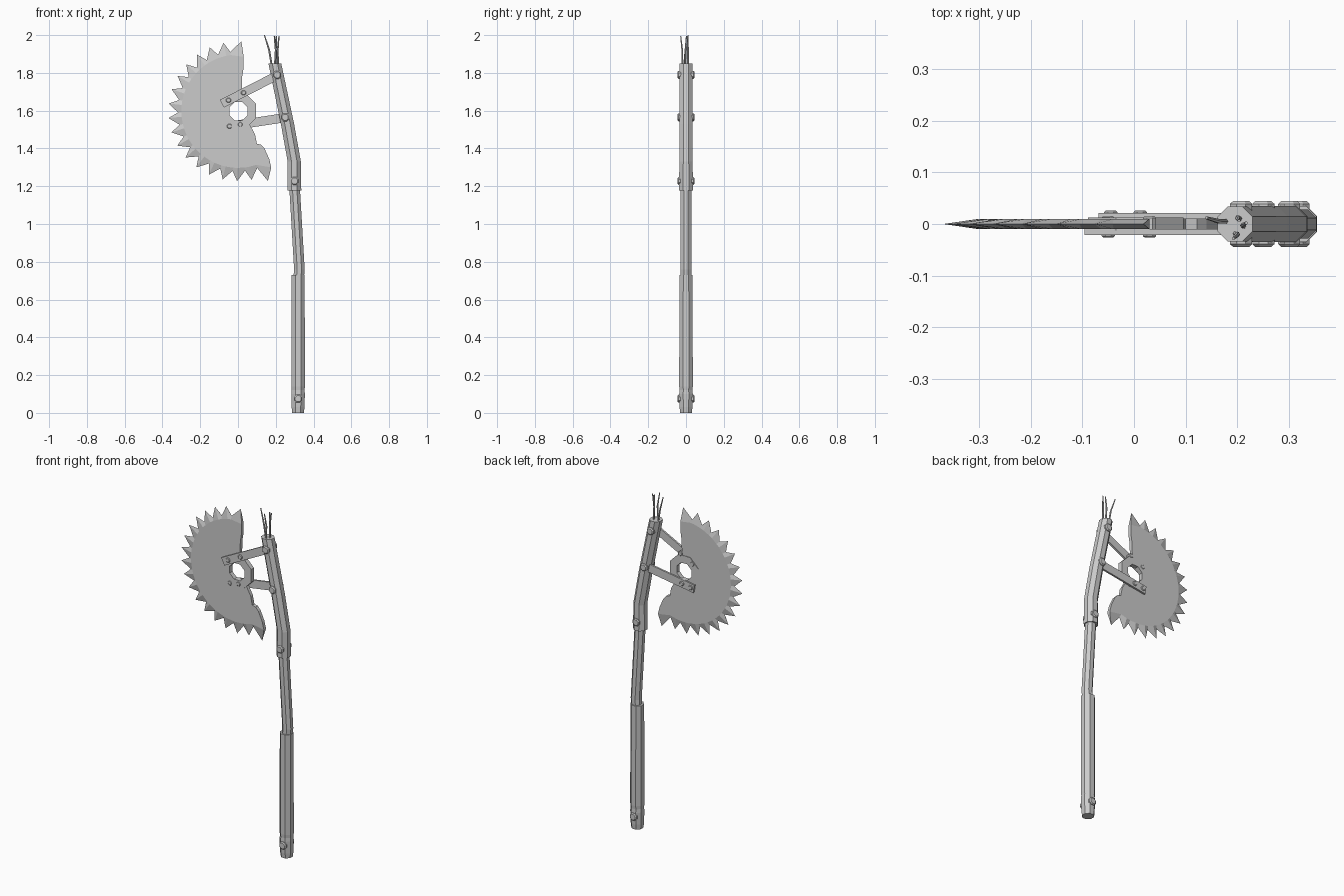
import bpy, bmesh, math
from mathutils import Vector

if "Cube" in bpy.data.objects:
    bpy.data.objects.remove(bpy.data.objects["Cube"])

CZ = 1.597  # height of the blade centre


def finish(bm, name):
    bmesh.ops.recalc_face_normals(bm, faces=bm.faces[:])
    mesh = bpy.data.meshes.new(name)
    bm.to_mesh(mesh)
    bm.free()
    ob = bpy.data.objects.new(name, mesh)
    bpy.context.collection.objects.link(ob)
    return ob


def loft(name, rings):
    """Skin a list of equal-length point rings and cap both ends."""
    bm = bmesh.new()
    vs = [[bm.verts.new(p) for p in ring] for ring in rings]
    n = len(vs[0])
    for a, b in zip(vs, vs[1:]):
        for i in range(n):
            bm.faces.new((a[i], a[(i + 1) % n], b[(i + 1) % n], b[i]))
    bm.faces.new(vs[0])
    bm.faces.new(vs[-1])
    return finish(bm, name)


def pole(name, sections):
    """Octagonal tube from (x, z, half width) sections, flats facing the axes."""
    rings = []
    for x, z, h in sections:
        r = h / math.cos(math.pi / 8)
        rings.append([(x + r * math.cos((i + .5) * math.pi / 4),
                       r * math.sin((i + .5) * math.pi / 4), z) for i in range(8)])
    return loft(name, rings)


def bolt(name, x, z, r, y0, y1, chamfer=.005):
    """Eight-sided bolt along y with chamfered ends."""
    rings = []
    for y, s in ((y0, .75), (y0 + chamfer, 1), (y1 - chamfer, 1), (y1, .75)):
        rings.append([(x + r * s * math.cos(i * math.pi / 4 + .39), y,
                       z + r * s * math.sin(i * math.pi / 4 + .39)) for i in range(8)])
    return loft(name, rings)


def bar(name, a, b, width, y0, y1):
    """Flat strap between two (x, z) points."""
    a, b = Vector(a), Vector(b)
    d = (b - a).normalized()
    n = Vector((-d.y, d.x)) * width / 2
    pts = [a + n, b + n, b - n, a - n]
    return loft(name, [[(p.x, y, p.y) for p in pts] for y in (y0, y1)])


# Handle: end cap, grip, bare shaft and bent upper sleeve
pole("end_cap", [(.318, 0, .031), (.318, .03, .034), (.318, .10, .036), (.318, .125, .034)])
pole("grip", [(.318, .105, .033), (.318, .14, .036), (.318, .73, .035)])
pole("shaft", [(.32, .70, .028), (.325, .76, .028), (.312, .98, .028), (.298, 1.22, .028)])
pole("upper_sleeve", [(.298, 1.178, .037), (.298, 1.33, .035), (.262, 1.53, .035), (.195, 1.85, .034)])

# Bolts through the handle
for i, (x, z) in enumerate([(.318, .075), (.30, 1.228), (.25, 1.565), (.207, 1.79)]):
    bolt(f"handle_bolt_{i}", x, z, .023, -.044, .044)

# Loose wires at the top
wires = [((.18, .005), (.165, .005, 1.92), (.14, .012, 2.0)),
         ((.195, -.018), (.200, -.02, 1.92), (.192, -.028, 1.995)),
         ((.205, .01), (.20, .012, 1.92), (.203, .006, 1.995)),
         ((.212, -.005), (.21, -.003, 1.92), (.217, .002, 1.995))]
for i, (base, mid, tip) in enumerate(wires):
    path = [(base[0], base[1], 1.83), mid, tip]
    rings = []
    for p, r in zip(path, (.005, .005, .003)):
        rings.append([(p[0] + r * math.cos(k * math.pi / 3),
                       p[1] + r * math.sin(k * math.pi / 3), p[2]) for k in range(6)])
    loft(f"wire_{i}", rings)

# Broken saw blade: flat plate with a bevelled, toothed rim
T = .010
rim, arc = [], []
for k in range(18):
    tip = 90 + 11.95 * k
    for ang, r in ((tip, .37), (tip + 7.5, .317)):
        if k == 17 and ang != tip:
            continue
        t = math.radians(ang)
        rim.append((r * math.cos(t), CZ + r * math.sin(t)))
        arc.append((.30 * math.cos(t), CZ + .30 * math.sin(t)))
rim[0] = (.018, CZ + .37)
arc[0] = (.03, 1.885)
rim[-1] = (.158, 1.228)
arc[-1] = (.176, 1.30)
cut = [(.165, 1.345), (.14, 1.40), (.122, 1.42), (.10, 1.425), (.09, 1.475), (.06, 1.53)]
cut += [(.003 + .07 * math.cos(math.radians(a)), CZ + .07 * math.sin(math.radians(a)))
        for a in (285, 240, 195, 150, 105, 65)]
cut += [(.02, 1.70), (.022, 1.78), (.03, 1.83)]

bm = bmesh.new()
edge = [bm.verts.new((x, 0, z)) for x, z in rim]
sides = []
for y in (-T, T):
    plate = [bm.verts.new((x, y, z)) for x, z in arc + cut]
    sides.append(plate)
    bm.faces.new(plate)
    for i in range(len(rim) - 1):
        bm.faces.new((plate[i], plate[i + 1], edge[i + 1], edge[i]))
f, b = sides
last = len(arc) - 1
for i in range(last, len(f)):
    j = (i + 1) % len(f)
    bm.faces.new((f[i], f[j], b[j], b[i]))
bm.faces.new((f[0], b[0], edge[0]))
bm.faces.new((f[last], b[last], edge[-1]))
finish(bm, "saw_blade")

# Octagonal hub ring around the blade hole
bm = bmesh.new()
loops = []
for r, y in ((.052, -.013), (.1, -.013), (.1, .013), (.052, .013)):
    loops.append([bm.verts.new((.003 + r * math.cos((i + .5) * math.pi / 4), y,
                                CZ + r * math.sin((i + .5) * math.pi / 4))) for i in range(8)])
for k in range(4):
    p, q = loops[k], loops[(k + 1) % 4]
    for i in range(8):
        j = (i + 1) % 8
        bm.faces.new((p[i], p[j], q[j], q[i]))
finish(bm, "hub_ring")

# Straps joining blade and handle, upper on the front and lower on the back
bar("upper_strap", (.215, 1.79), (-.085, 1.637), .046, -.021, -.010)
bar("lower_strap", (.25, 1.563), (-.065, 1.515), .048, .010, .021)
for i, (x, z) in enumerate([(-.05, 1.655), (.03, 1.695)]):
    bolt(f"upper_strap_bolt_{i}", x, z, .014, -.026, .015, .003)
for i, (x, z) in enumerate([(-.045, 1.518), (.012, 1.527)]):
    bolt(f"lower_strap_bolt_{i}", x, z, .014, -.015, .026, .003)
